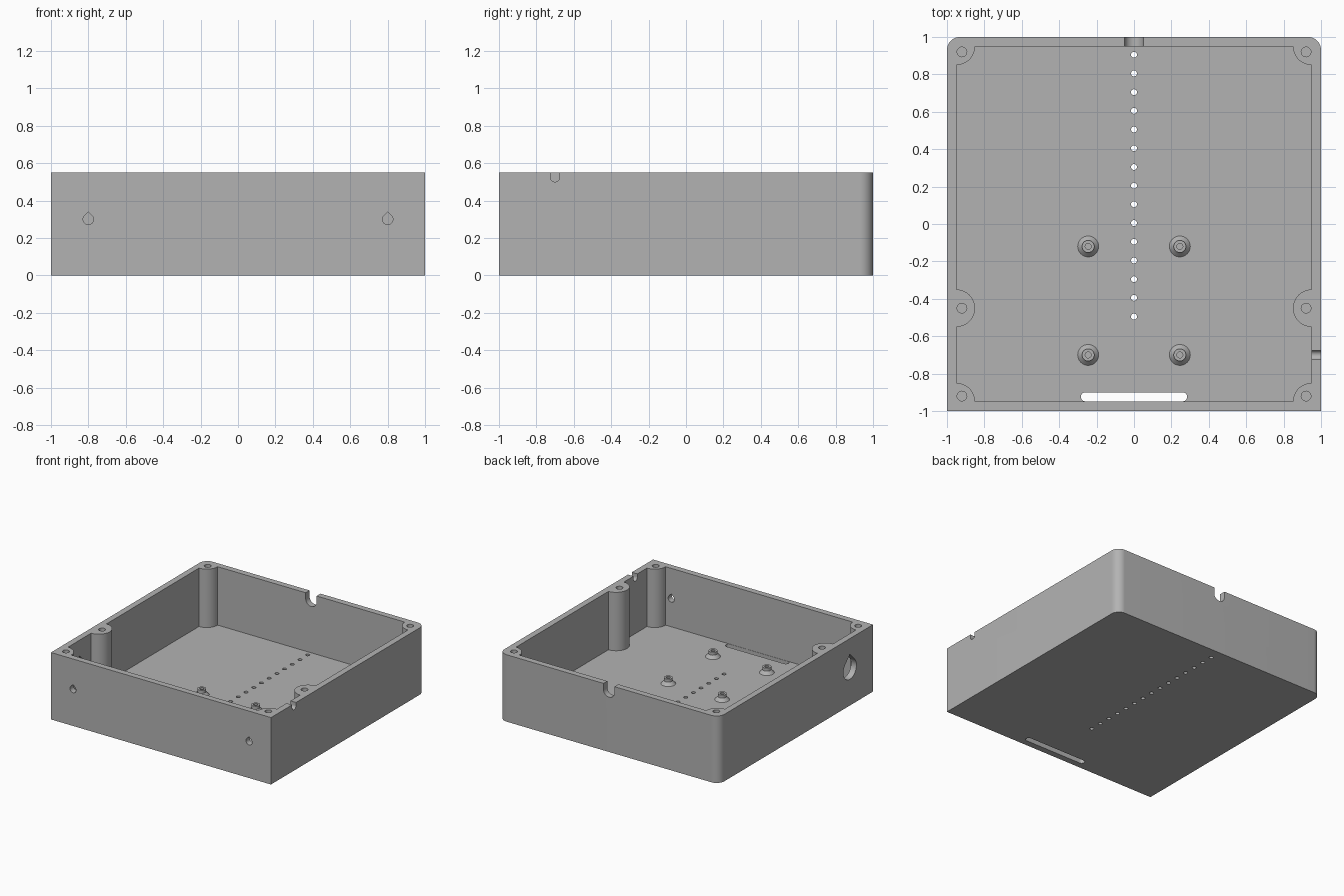
import bpy, bmesh, math
from mathutils import Vector

cube = bpy.data.objects.get("Cube")
if cube:
    bpy.data.objects.remove(cube, do_unlink=True)

HEIGHT, FLOOR, INNER, POST = 0.55, 0.07, 0.95, 0.1

grey = bpy.data.materials.new("plain grey")
grey.use_nodes = True
colour = (0.45, 0.45, 0.45, 1)
grey.diffuse_color = colour
grey.node_tree.nodes["Principled BSDF"].inputs["Base Color"].default_value = colour


def arc(cx, cy, r, start, end, steps=16):
    """Points along an arc, angles in degrees."""
    angles = [math.radians(start + (end - start) * i / steps) for i in range(steps + 1)]
    return [(cx + r * math.cos(a), cy + r * math.sin(a)) for a in angles]


def circle(cx, cy, r, steps=24):
    return arc(cx, cy, r, 0, 360, steps)[:-1]


def teardrop(cx, cy, r):
    return arc(cx, cy, r, 135, 405, 24) + [(cx, cy + r * math.sqrt(2))]


def u_notch(cx, r):
    """Round-bottomed notch open at the rim."""
    top = HEIGHT + 0.1
    return arc(cx, HEIGHT - r, r, 180, 360) + [(cx + r, top), (cx - r, top)]


def mirrored(half):
    """Close a right-hand outline with its left-hand mirror image."""
    return half + [(-x, y) for x, y in reversed(half)]


def prism(name, outline, axis, low, high):
    """Extrude a 2D outline along an axis from low to high."""
    place = {"x": lambda u, v, w: (w, u, v),
             "y": lambda u, v, w: (u, w, v),
             "z": lambda u, v, w: (u, v, w)}[axis]
    bm = bmesh.new()
    face = bm.faces.new([bm.verts.new(place(u, v, low)) for u, v in outline])
    shift = Vector(place(0, 0, high - low))
    new = bmesh.ops.extrude_face_region(bm, geom=[face])["geom"]
    bmesh.ops.translate(bm, vec=shift, verts=[g for g in new if isinstance(g, bmesh.types.BMVert)])
    bmesh.ops.recalc_face_normals(bm, faces=bm.faces)
    return finish(name, bm)


def finish(name, bm):
    mesh = bpy.data.meshes.new(name)
    bm.to_mesh(mesh)
    bm.free()
    mesh.materials.append(grey)
    obj = bpy.data.objects.new(name, mesh)
    bpy.context.collection.objects.link(obj)
    return obj


def smooth(obj):
    bpy.ops.object.select_all(action="DESELECT")
    obj.select_set(True)
    bpy.context.view_layer.objects.active = obj
    bpy.ops.object.shade_smooth_by_angle(angle=math.radians(30))


def cut(obj, outline, axis, low, high):
    """Subtract a prism from the object and discard the cutter."""
    cutter = prism("cutter", outline, axis, low, high)
    cutter.hide_render = True
    mod = obj.modifiers.new("cut", "BOOLEAN")
    mod.operation, mod.solver, mod.object = "DIFFERENCE", "EXACT", cutter
    bpy.context.view_layer.update()
    result = bpy.data.meshes.new_from_object(obj.evaluated_get(bpy.context.evaluated_depsgraph_get()))
    obj.modifiers.clear()
    obj.data = result
    bpy.data.objects.remove(cutter, do_unlink=True)


# Outer shell: square front corners, rounded back corners
case = prism("case_body", mirrored([(1, -1)] + arc(0.93, 0.93, 0.07, 0, 90)), "z", 0, HEIGHT)

# Cavity outline leaves the corner and side screw posts standing
cavity = (arc(INNER, -INNER, POST, 180, 90)
          + arc(INNER, -0.45, POST, 270, 90, 24)
          + arc(INNER, INNER, POST, 270, 180))
cut(case, mirrored(cavity), "z", FLOOR, HEIGHT + 0.1)

for side in (-1, 1):
    # Screw holes in the posts
    for y in (-0.92, -0.45, 0.92):
        cut(case, circle(side * 0.92, y, 0.026), "z", HEIGHT - 0.2, HEIGHT + 0.1)
    # Small teardrop holes in the front wall
    cut(case, teardrop(side * 0.8, 0.3, 0.028), "y", -1.1, -0.9)

# Large teardrop hole and cable notches
cut(case, teardrop(-0.7, 0.3, 0.085), "x", -1.1, -0.9)
cut(case, u_notch(-0.7, 0.025), "x", 0.9, 1.1)
cut(case, u_notch(0, 0.05), "y", 0.9, 1.1)

# Floor slot and row of drain holes
slot = arc(0.26, -0.924, 0.024, -90, 90) + arc(-0.26, -0.924, 0.024, 90, 270)
cut(case, slot, "z", -0.1, FLOOR + 0.05)
for i in range(15):
    cut(case, circle(0, 0.905 - 0.1 * i, 0.016, 16), "z", -0.1, FLOOR + 0.05)
smooth(case)

# Board standoffs: flared foot, short barrel and blind hole
profile = [(0.056, FLOOR - 0.01), (0.056, FLOOR), (0.033, FLOOR + 0.025),
           (0.033, 0.12), (0.016, 0.12), (0.016, 0.08), (0, 0.08)]
for side, x in (("right", -0.245), ("left", 0.245)):
    for end, y in (("front", -0.7), ("back", -0.12)):
        bm = bmesh.new()
        verts = [bm.verts.new((r, 0, z)) for r, z in profile]
        edges = [bm.edges.new(pair) for pair in zip(verts, verts[1:])]
        bmesh.ops.spin(bm, geom=verts + edges, cent=(0, 0, 0), axis=(0, 0, 1),
                       angle=math.tau, steps=32)
        bmesh.ops.remove_doubles(bm, verts=bm.verts, dist=0.0001)
        bmesh.ops.recalc_face_normals(bm, faces=bm.faces)
        standoff = finish(f"{end}_{side}_standoff", bm)
        standoff.location = (x, y, 0)
        smooth(standoff)
